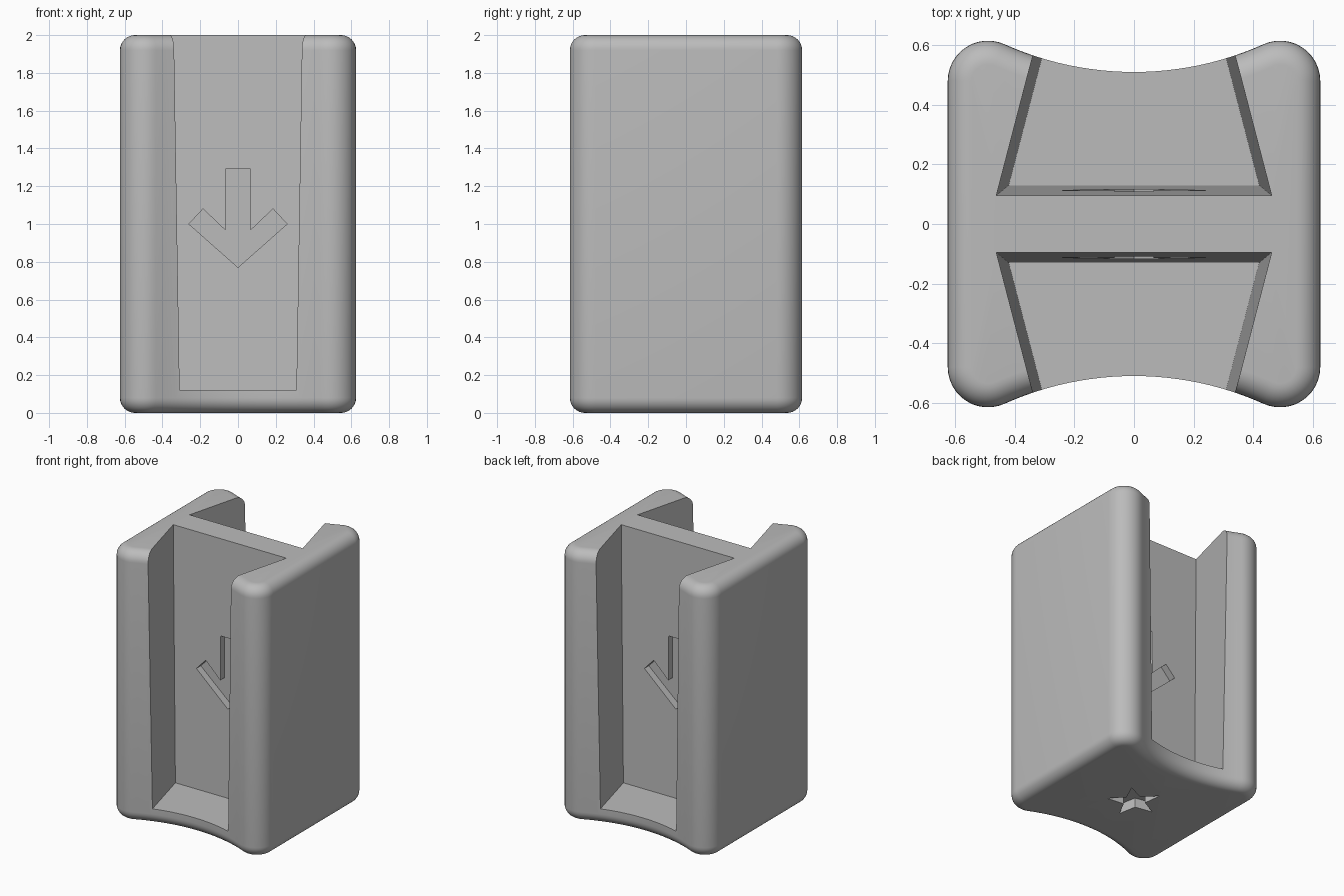
import bpy, bmesh
from math import sin, cos, pi, radians, atan2
from mathutils import Matrix, Vector

cube = bpy.data.objects.get("Cube")
if cube:
    bpy.data.objects.remove(cube, do_unlink=True)

HEIGHT, FILLET = 2.0, 0.08
CX, CY, CORNER = 0.49, 0.48, 0.135     # corner circle centre and radius
WAIST = 0.51                           # half depth at the middle of the scoop

grey = bpy.data.materials.new("plain grey")
grey.use_nodes = True
colour = (0.5, 0.5, 0.5, 1)
grey.diffuse_color = colour
grey.node_tree.nodes["Principled BSDF"].inputs["Base Color"].default_value = colour


def loft(name, rings):
    """Closed solid through a stack of equal-sized rings."""
    bm = bmesh.new()
    loops = [[bm.verts.new(p) for p in ring] for ring in rings]
    n = len(loops[0])
    for a, b in zip(loops, loops[1:]):
        for i in range(n):
            j = (i + 1) % n
            bm.faces.new((a[i], a[j], b[j], b[i]))
    bm.faces.new(loops[0][::-1])
    bm.faces.new(loops[-1])
    bmesh.ops.recalc_face_normals(bm, faces=bm.faces)
    mesh = bpy.data.meshes.new(name)
    bm.to_mesh(mesh)
    bm.free()
    mesh.materials.append(grey)
    obj = bpy.data.objects.new(name, mesh)
    bpy.context.collection.objects.link(obj)
    return obj


def outline(inset, z):
    """Rounded corners joined by a tangent scoop at front and back."""
    # scoop circle centred at (0, WAIST + big), touching the corner circle
    gap = WAIST - CY
    big = (CX ** 2 + gap ** 2 - CORNER ** 2) / (2 * (CORNER - gap))
    tilt = atan2(CX, big + gap)
    r, scoop = CORNER - inset, big + inset
    half = []
    for k in range(13):                # right rear corner
        a = (pi / 2 + tilt) * k / 12
        half.append((CX + r * cos(a), CY + r * sin(a)))
    for k in range(1, 24):             # rear scoop
        a = tilt * (1 - k / 12)
        half.append((scoop * sin(a), WAIST + big - scoop * cos(a)))
    for k in range(13):                # left rear corner
        a = pi / 2 - tilt + (pi / 2 + tilt) * k / 12
        half.append((-CX + r * cos(a), CY + r * sin(a)))
    return [(x, y, z) for x, y in half] + [(-x, -y, z) for x, y in half]


# Body with filleted rims
rim = [radians(90 * k / 8) for k in range(9)]
rings = [outline(FILLET * (1 - sin(a)), FILLET * (1 - cos(a))) for a in rim]
rings += [outline(FILLET * (1 - cos(a)), HEIGHT - FILLET * (1 - sin(a))) for a in rim]
body = loft("holder_body", rings)


def cut(cutter):
    mod = body.modifiers.new("cut", 'BOOLEAN')
    mod.operation = 'DIFFERENCE'
    mod.solver = 'EXACT'
    mod.object = cutter
    bpy.context.view_layer.objects.active = body
    bpy.ops.object.modifier_apply(modifier=mod.name)
    bpy.data.objects.remove(cutter, do_unlink=True)


def slot_ring(z):
    """Dovetail section, tapering towards the floor."""
    t = (z - 0.12) / (HEIGHT - 0.12)
    x, y = 0.42 + 0.042 * t, 0.13 - 0.035 * t
    outer = x - 0.26 * (0.8 - y)
    return [(-x, -y, z), (x, -y, z), (outer, -0.8, z), (-outer, -0.8, z)]


# Tapered slots and recessed arrows, front and back
side = [(0.26, 1.0), (0.185, 1.08), (0.065, 0.965), (0.065, 1.29)]
arrow = [(0, 0.77)] + side + [(-x, z) for x, z in reversed(side)]
for turn in (0, pi):
    slot = loft("slot_cutter", [slot_ring(0.12), slot_ring(2.2)])
    mark = loft("arrow_cutter", [[(x, y, z) for x, z in arrow] for y in (-0.3, -0.062)])
    for cutter in (slot, mark):
        cutter.data.transform(Matrix.Rotation(turn, 4, 'Z'))
        cut(cutter)

# Star recess under the base
star = []
for k in range(10):
    r = 0.185 if k % 2 == 0 else 0.075
    a = pi / 4 + k * pi / 5
    star.append((r * cos(a), r * sin(a)))
cut(loft("star_cutter", [[(x, y, z) for x, y in star] for z in (-0.1, 0.07)]))

# Smooth fillets, crisp slot edges
bpy.ops.object.select_all(action='DESELECT')
body.select_set(True)
bpy.context.view_layer.objects.active = body
bpy.ops.object.shade_smooth_by_angle(angle=radians(25))
